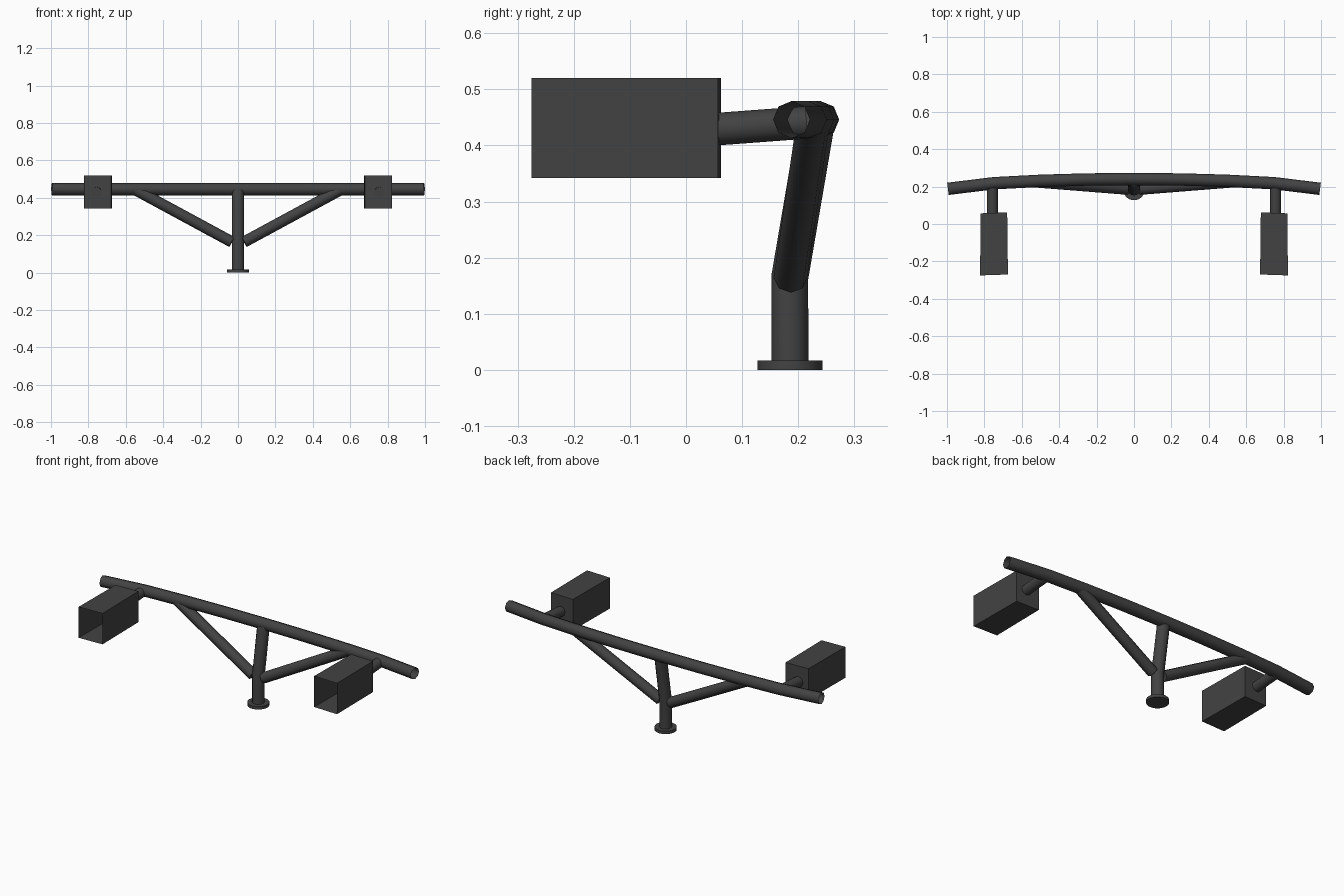
import bpy, bmesh, math
from mathutils import Vector

cube = bpy.data.objects.get("Cube")
if cube:
    bpy.data.objects.remove(cube)

GREY = (0.055, 0.055, 0.055, 1)
grey = bpy.data.materials.new("dark grey metal")
grey.use_nodes = True
grey.diffuse_color = GREY
grey.node_tree.nodes["Principled BSDF"].inputs["Base Color"].default_value = GREY


def finish(name, bm, mirror=False, smooth=True):
    """Turn a bmesh into a named object, optionally mirrored across x = 0."""
    bmesh.ops.recalc_face_normals(bm, faces=bm.faces)
    mesh = bpy.data.meshes.new(name)
    bm.to_mesh(mesh)
    bm.free()
    mesh.materials.append(grey)
    obj = bpy.data.objects.new(name, mesh)
    bpy.context.collection.objects.link(obj)
    if mirror:
        obj.modifiers.new("Mirror", 'MIRROR').use_mirror_merge = False
    if smooth:
        bpy.ops.object.select_all(action='DESELECT')
        obj.select_set(True)
        bpy.context.view_layer.objects.active = obj
        bpy.ops.object.shade_smooth_by_angle(angle=math.radians(50))
    return obj


def tube(name, path, radius, sides, up=(0, 0, 1), capped=False, mirror=False):
    """Sweep a round section along a path of points."""
    bm = bmesh.new()
    pts = [Vector(p) for p in path]
    rings = []
    for i, p in enumerate(pts):
        tangent = (pts[min(i + 1, len(pts) - 1)] - pts[max(i - 1, 0)]).normalized()
        u = tangent.cross(Vector(up)).normalized()
        v = u.cross(tangent)
        angles = [math.tau * k / sides for k in range(sides)]
        rings.append([bm.verts.new(p + radius * (u * math.cos(a) + v * math.sin(a)))
                      for a in angles])
    for a, b in zip(rings, rings[1:]):
        for k in range(sides):
            n = (k + 1) % sides
            bm.faces.new((a[k], a[n], b[n], b[k]))
    if capped:
        bm.faces.new(rings[0])
        bm.faces.new(rings[-1])
    return finish(name, bm, mirror=mirror)


# Curved handle rail: open tube, swept back in the middle
half = [(0.25, 0.238), (0.5, 0.231), (0.75, 0.218), (0.995, 0.188)]
rail = [(-x, y, 0.446) for x, y in reversed(half)] + [(0, 0.24, 0.446)]
rail += [(x, y, 0.446) for x, y in half]
tube("cross_rail", rail, 0.033, 8)

# Round foot flange
tube("foot_flange", [(0, 0.185, 0), (0, 0.185, 0.017)], 0.058, 24,
     up=(0, 1, 0), capped=True)

# Upright post, leaning back above the brace joint
tube("upright_post", [(0, 0.185, 0.01), (0, 0.185, 0.165), (0, 0.232, 0.44)],
     0.033, 12, up=(0, 1, 0))

# Diagonal braces
tube("diagonal_brace", [(0.033, 0.186, 0.164), (0.55, 0.227, 0.444)],
     0.03, 8, capped=True, mirror=True)

# Short arms reaching forward to the boxes
tube("box_arm", [(0.757, 0.054, 0.429), (0.757, 0.215, 0.441)],
     0.029, 12, capped=True, mirror=True)

# Open-fronted boxes, a little wider at the mouth
bm = bmesh.new()
back = [(0.678, 0.062), (0.82, 0.057)]
front = [(0.674, -0.27), (0.823, -0.275)]
outline = [front[0], back[0], back[1], front[1]]
low = [bm.verts.new((x, y, 0.342)) for x, y in outline]
high = [bm.verts.new((x, y, 0.52)) for x, y in outline]
bm.faces.new(low)
bm.faces.new(high)
for k in range(3):
    bm.faces.new((low[k], low[k + 1], high[k + 1], high[k]))
finish("open_box", bm, mirror=True, smooth=False)
